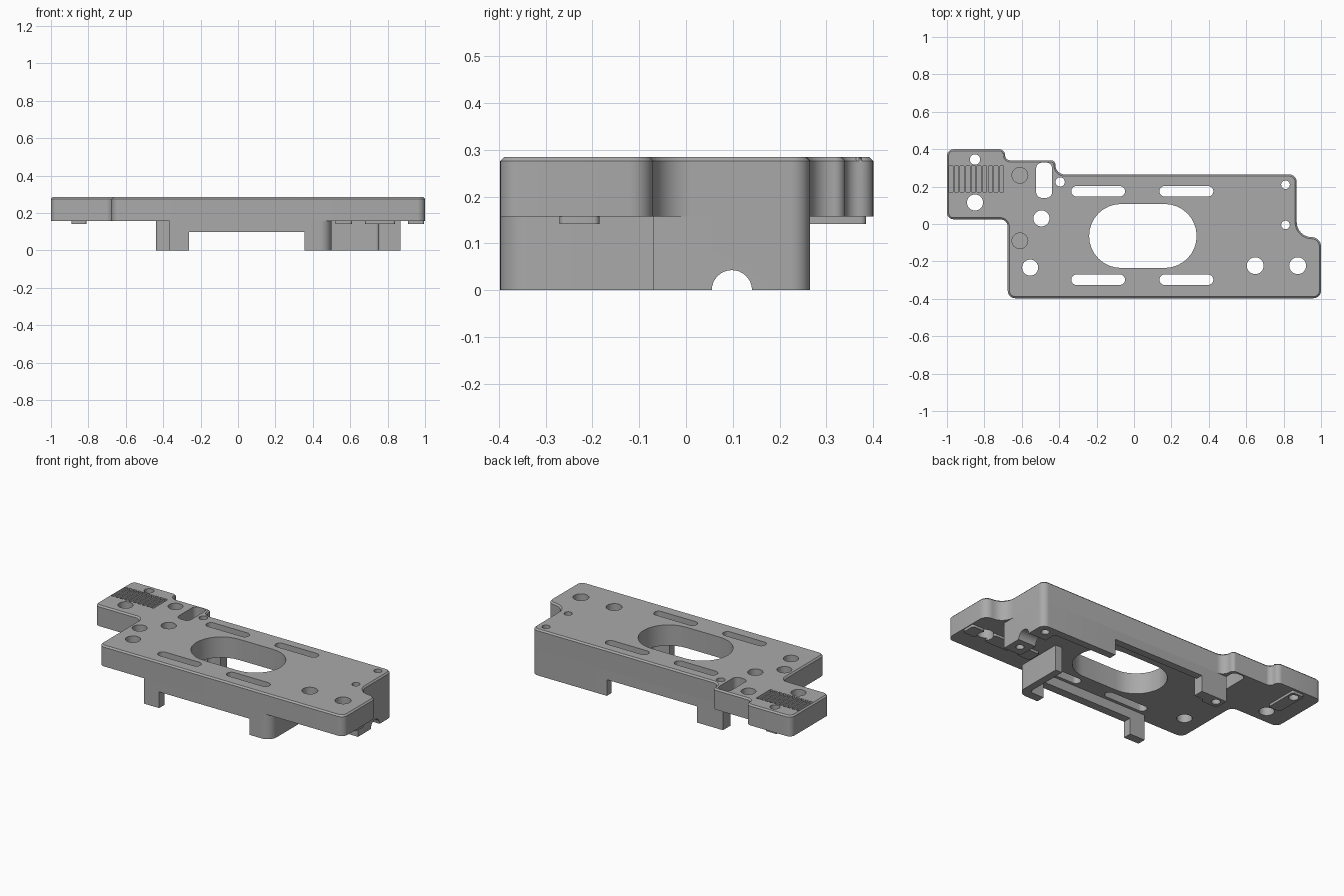
import bpy, bmesh, math
from mathutils import Vector

if "Cube" in bpy.data.objects:
    bpy.data.objects.remove(bpy.data.objects["Cube"])

grey = bpy.data.materials.new("grey")
grey.diffuse_color = (0.4, 0.4, 0.4, 1)
grey.use_nodes = True
grey.node_tree.nodes["Principled BSDF"].inputs["Base Color"].default_value = grey.diffuse_color
TOP, UNDER, RAIL = 0.285, 0.157, 0.10


def rounded(points, steps=8):
    """Round each (x, y, radius) corner of a closed outline."""
    out, n = [], len(points)
    for i, (x, y, r) in enumerate(points):
        p = Vector((x, y))
        if r == 0:
            out.append(p)
            continue
        a = (Vector(points[i - 1][:2]) - p).normalized()
        b = (Vector(points[(i + 1) % n][:2]) - p).normalized()
        # right-angled corners: the arc centre lies on both directions
        c = p + (a + b) * r
        for k in range(steps + 1):
            t = k / steps * math.pi / 2
            out.append(c - b * r * math.cos(t) - a * r * math.sin(t))
    return out


def circle(x, y, r, n=32):
    return [Vector((x + r * math.cos(2 * math.pi * k / n),
                    y + r * math.sin(2 * math.pi * k / n))) for k in range(n)]


def rect(x0, x1, y0, y1, r=0):
    return rounded([(x0, y0, r), (x1, y0, r), (x1, y1, r), (x0, y1, r)])


def prism(bm, outline, z0, z1, chamfer=0):
    base = bm.faces.new([bm.verts.new((p.x, p.y, z0)) for p in outline])
    ext = bmesh.ops.extrude_face_region(bm, geom=[base])["geom"]
    top = [f for f in ext if isinstance(f, bmesh.types.BMFace)][0]
    for v in top.verts:
        v.co.z = z1
    bmesh.ops.recalc_face_normals(bm, faces=bm.faces[:])
    if chamfer:
        bmesh.ops.bevel(bm, geom=list(top.edges), offset=chamfer,
                        segments=1, affect='EDGES')


def make(name, bm):
    bmesh.ops.remove_doubles(bm, verts=bm.verts[:], dist=1e-5)
    bmesh.ops.recalc_face_normals(bm, faces=bm.faces[:])
    me = bpy.data.meshes.new(name)
    bm.to_mesh(me)
    bm.free()
    me.materials.append(grey)
    ob = bpy.data.objects.new(name, me)
    bpy.context.collection.objects.link(ob)
    return ob


def part(name, outline, z0, z1, chamfer=0):
    bm = bmesh.new()
    prism(bm, outline, z0, z1, chamfer)
    return make(name, bm)


# Stepped base plate
plate = part("base_plate", rounded([
    (-0.675, -0.397, .04), (1, -0.397, .04), (1, -0.07, .05), (0.87, -0.07, .08),
    (0.87, 0.265, .04), (-0.42, 0.265, .05), (-0.42, 0.34, .05 * .45),
    (-0.69, 0.34, .03), (-0.69, 0.4, .03), (-1, 0.4, .035), (-1, 0.025, .035),
    (-0.675, 0.025, .04)]), UNDER, TOP, 0.009)

# Walls and feet under the plate
walls = [
    part("front_rail", rect(-0.365, 0.356, -0.397, -0.345), RAIL, UNDER),
    part("front_left_foot", rect(-0.365, -0.262, -0.397, -0.345), 0, UNDER),
    part("front_right_bracket", rounded([
        (0.356, -0.397, 0), (0.5, -0.397, .06), (0.5, -0.07, 0), (0.455, -0.07, 0),
        (0.455, -0.345, .02), (0.356, -0.345, 0)]), 0, UNDER),
    part("back_rail", rect(-0.262, 0.356, 0.22, 0.265), RAIL, UNDER),
    part("back_left_foot", rounded([
        (-0.44, 0.18, .02), (-0.262, 0.18, .02), (-0.262, 0.265, 0),
        (-0.44, 0.265, 0)]), 0, UNDER),
    part("back_right_wall", rounded([
        (0.356, 0.22, 0), (0.75, 0.22, .02), (0.75, -0.07, .02), (0.87, -0.07, 0),
        (0.87, 0.265, .04), (0.356, 0.265, 0)]), 0, UNDER),
]

# Low pads on the underside
for i, (x0, x1, y0, y1) in enumerate([
        (0.52, 0.61, -0.27, -0.185), (0.68, 0.84, -0.27, -0.185),
        (0.91, 0.995, -0.27, -0.185), (-0.89, -0.81, 0.18, 0.385)]):
    walls.append(part(f"under_pad_{i + 1}", rect(x0, x1, y0, y1, .012), 0.142, UNDER))

# Through openings: centre oval, long slots, upright slot and round holes
bm = bmesh.new()
prism(bm, rect(-0.24, 0.335, -0.235, 0.107, .1709), -0.1, 0.5)
for x0, x1 in ((-0.335, -0.048), (0.136, 0.424)):
    for y in (0.175, -0.298):
        prism(bm, rect(x0, x1, y - .028, y + .028, .0279), -0.1, 0.5)
prism(bm, rect(-0.523, -0.438, 0.14, 0.328, .03), -0.1, 0.5)
for x, y, r in ((-0.85, 0.345, .028), (-0.85, 0.115, .043), (-0.395, 0.225, .025),
                (-0.495, 0.03, .043), (-0.555, -0.233, .043), (0.81, 0.21, .023),
                (0.81, -0.005, .023), (0.648, -0.223, .045), (0.875, -0.223, .045)):
    prism(bm, circle(x, y, r), -0.1, 0.5)
holes = make("through_cutter", bm)

# Blind round pockets and the row of shallow grooves
bm = bmesh.new()
for y in (0.26, -0.09):
    prism(bm, circle(-0.61, y, .042), 0.2, 0.5)
for k in range(10):
    x = -0.979 + k * 0.0302
    prism(bm, rect(x - .0105, x + .0105, 0.17, 0.31), 0.265, 0.5)
pockets = make("pocket_cutter", bm)

# Half-round channel across the right wall
bm = bmesh.new()
bmesh.ops.create_cone(bm, cap_ends=True, segments=32, radius1=.043, radius2=.043, depth=0.6)
for v in bm.verts:
    v.co = Vector((v.co.z + 0.8, v.co.x + 0.098, v.co.y))
channel = make("channel_cutter", bm)


def cut(ob, *cutters):
    for c in cutters:
        m = ob.modifiers.new("cut", 'BOOLEAN')
        m.operation, m.solver, m.object = 'DIFFERENCE', 'EXACT', c
    dg = bpy.context.evaluated_depsgraph_get()
    me = bpy.data.meshes.new_from_object(ob.evaluated_get(dg))
    ob.modifiers.clear()
    ob.data = me


cut(plate, holes, pockets)
for w in walls:
    if w.name == "back_right_wall":
        cut(w, holes, channel)
    else:
        cut(w, holes)

for c in (holes, pockets, channel):
    bpy.data.objects.remove(c)

# Smooth curved walls, keep edges sharp
for ob in [plate] + walls:
    bpy.ops.object.select_all(action='DESELECT')
    ob.select_set(True)
    bpy.context.view_layer.objects.active = ob
    bpy.ops.object.shade_smooth_by_angle(angle=math.radians(30))
